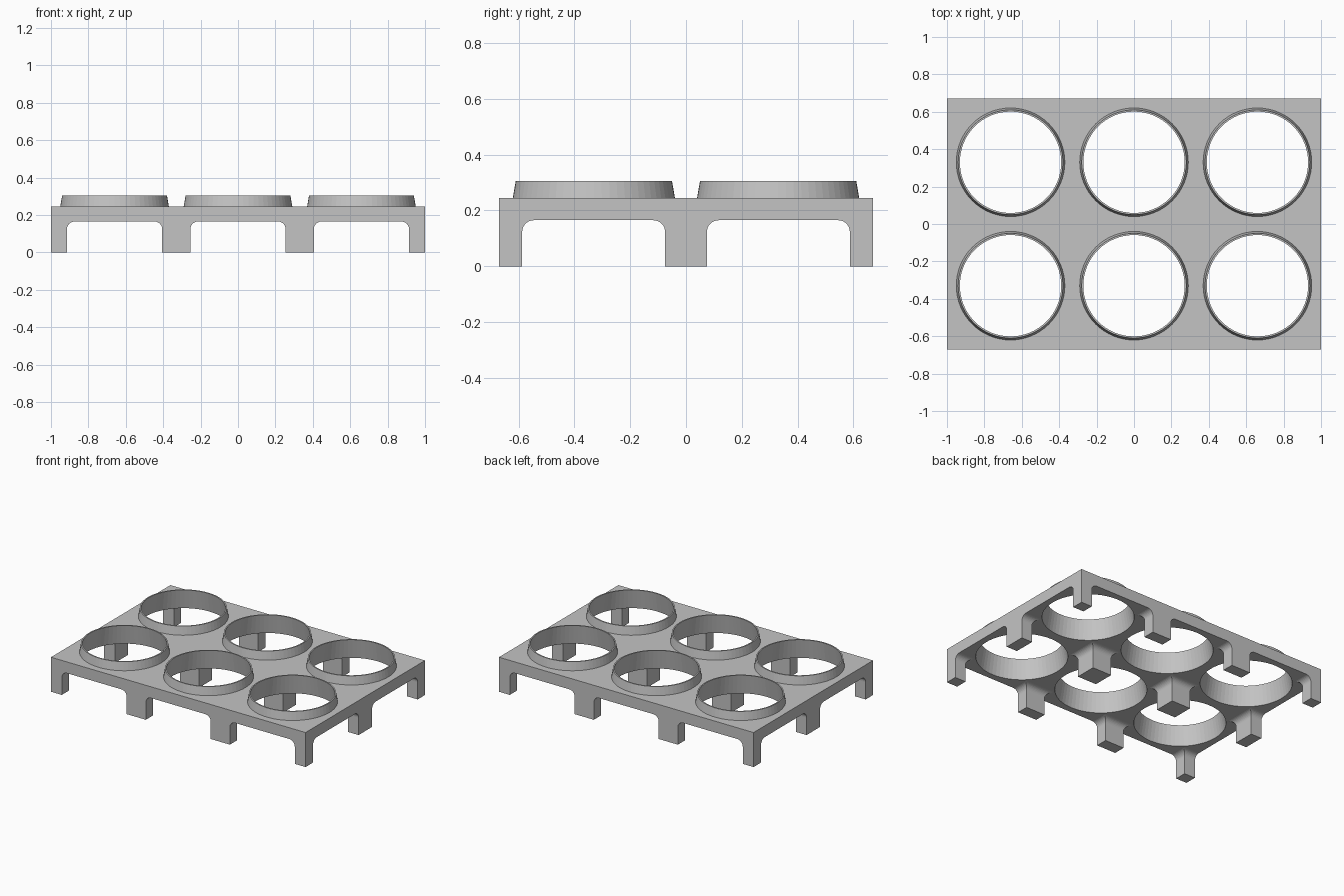
import bpy, bmesh
from mathutils import Matrix

if "Cube" in bpy.data.objects:
    bpy.data.objects.remove(bpy.data.objects["Cube"], do_unlink=True)

HALF_X, HALF_Y = 1.0, 0.67
UNDER, TOP, RIM = 0.165, 0.245, 0.305
SLOPE = 0.172                      # collar taper, radius lost per unit height
HOLES = [(x, y) for x in (-0.66, 0, 0.66) for y in (-0.33, 0.33)]

grey = bpy.data.materials.new("light grey")
grey.use_nodes = True
colour = (0.55, 0.55, 0.55, 1)
grey.diffuse_color = colour
grey.node_tree.nodes["Principled BSDF"].inputs["Base Color"].default_value = colour


def make_object(name, bm):
    mesh = bpy.data.meshes.new(name)
    bm.to_mesh(mesh)
    bm.free()
    obj = bpy.data.objects.new(name, mesh)
    bpy.context.collection.objects.link(obj)
    return obj


def box(name, x0, x1, y0, y1, z0, z1, fillet_axis=None):
    """Box whose upper edges along fillet_axis are optionally rounded."""
    bm = bmesh.new()
    bmesh.ops.create_cube(bm, size=1)
    bmesh.ops.scale(bm, vec=(x1 - x0, y1 - y0, z1 - z0), verts=bm.verts)
    bmesh.ops.translate(bm, vec=((x0 + x1) / 2, (y0 + y1) / 2, (z0 + z1) / 2), verts=bm.verts)
    if fillet_axis is not None:
        edges = [e for e in bm.edges
                 if all(v.co.z > z1 - 0.001 for v in e.verts)
                 and abs((e.verts[0].co - e.verts[1].co)[fillet_axis]) > 0.01]
        bmesh.ops.bevel(bm, geom=edges, offset=0.042, segments=8, profile=0.5, affect='EDGES')
    return make_object(name, bm)


def cone(name, x, y, z0, z1, rim_radius):
    """Tapered disc that has rim_radius at the rim height."""
    bm = bmesh.new()
    bmesh.ops.create_cone(bm, cap_ends=True, segments=64, depth=z1 - z0,
                          radius1=rim_radius + (RIM - z0) * SLOPE,
                          radius2=rim_radius + (RIM - z1) * SLOPE,
                          matrix=Matrix.Translation((x, y, (z0 + z1) / 2)))
    return make_object(name, bm)


def combine(target, tool, operation):
    mod = target.modifiers.new(operation.lower(), 'BOOLEAN')
    mod.operation, mod.object, mod.solver = operation, tool, 'EXACT'
    bpy.context.view_layer.objects.active = target
    bpy.ops.object.modifier_apply(modifier=mod.name)
    bpy.data.objects.remove(tool, do_unlink=True)


# Solid block for the deck and legs
rack = box("cup_rack", -HALF_X, HALF_X, -HALF_Y, HALF_Y, 0, TOP)

# Arched passages leave twelve filleted legs
for x0, x1 in ((-0.915, -0.405), (-0.255, 0.255), (0.405, 0.915)):
    combine(rack, box("arch_cutter", x0, x1, -1, 1, -0.1, UNDER, 1), 'DIFFERENCE')
for y0, y1 in ((-0.587, -0.075), (0.075, 0.587)):
    combine(rack, box("arch_cutter", -1.2, 1.2, y0, y1, -0.1, UNDER, 0), 'DIFFERENCE')

# Tapered collars, each with a tapered hole through the deck
for x, y in HOLES:
    combine(rack, cone("collar", x, y, TOP - 0.03, RIM, 0.280), 'UNION')
for x, y in HOLES:
    combine(rack, cone("hole_cutter", x, y, UNDER - 0.05, RIM + 0.05, 0.271), 'DIFFERENCE')

rack.data.materials.clear()
rack.data.materials.append(grey)
for face in rack.data.polygons:
    face.material_index = 0
    face.use_smooth = False
